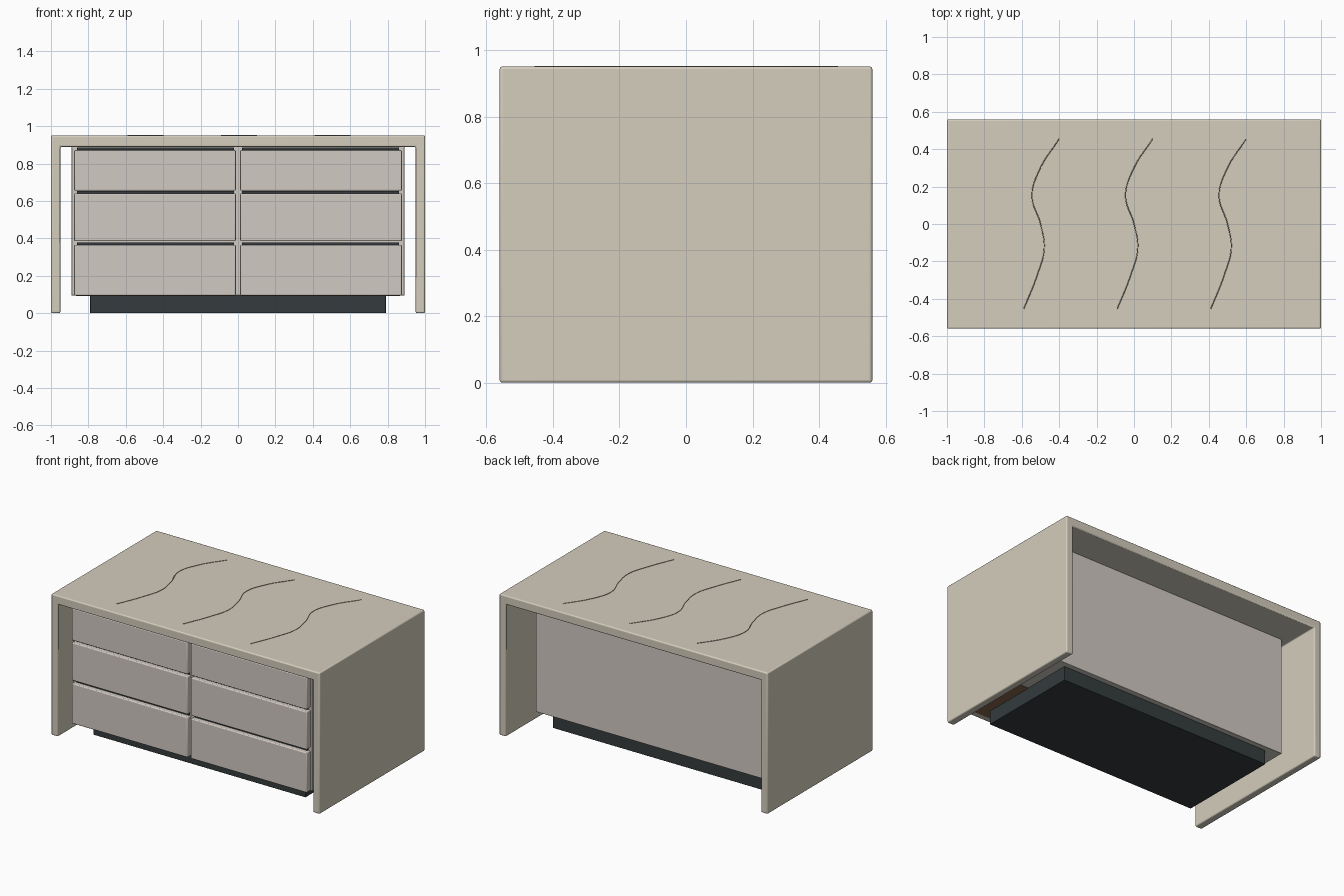
import bpy, bmesh

if "Cube" in bpy.data.objects:
    bpy.data.objects.remove(bpy.data.objects["Cube"])


def material(name, rgb):
    m = bpy.data.materials.new(name)
    m.diffuse_color = (*rgb, 1)
    m.use_nodes = True
    m.node_tree.nodes["Principled BSDF"].inputs["Base Color"].default_value = m.diffuse_color
    return m


STONE = material("cream_stone", (0.66, 0.61, 0.51))
LACQUER = material("greige_lacquer", (0.64, 0.59, 0.54))
DARK = material("charcoal", (0.035, 0.045, 0.048))
WOOD = material("drawer_wood", (0.25, 0.13, 0.07))
VEIN = material("stone_vein", (0.28, 0.25, 0.20))


def finish(ob, mat, bevel):
    ob.data.materials.append(mat)
    if bevel:
        mod = ob.modifiers.new("soft_edges", "BEVEL")
        mod.width = bevel
        mod.segments = 3
        bpy.ops.object.select_all(action="DESELECT")
        bpy.context.view_layer.objects.active = ob
        ob.select_set(True)
        bpy.ops.object.shade_smooth_by_angle()
    return ob


def box(name, x, y, z, mat, bevel=0.0):
    """Box from (min, max) ranges on each axis."""
    bpy.ops.mesh.primitive_cube_add(size=1)
    ob = bpy.context.object
    ob.name = name
    for v in ob.data.vertices:
        v.co = [r[0] + (c + 0.5) * (r[1] - r[0]) for c, r in zip(v.co, (x, y, z))]
    return finish(ob, mat, bevel)


def extrude_profile(name, pts, y0, y1, mat, bevel):
    """Closed XZ profile extruded along y."""
    bm = bmesh.new()
    face = bm.faces.new([bm.verts.new((x, y0, z)) for x, z in pts])
    ext = bmesh.ops.extrude_face_region(bm, geom=[face])["geom"]
    bmesh.ops.translate(bm, vec=(0, y1 - y0, 0),
                        verts=[g for g in ext if isinstance(g, bmesh.types.BMVert)])
    bmesh.ops.recalc_face_normals(bm, faces=bm.faces)
    me = bpy.data.meshes.new(name)
    bm.to_mesh(me)
    bm.free()
    ob = bpy.data.objects.new(name, me)
    bpy.context.collection.objects.link(ob)
    return finish(ob, mat, bevel)


# Waterfall shell: top and two side slabs in one profile
extrude_profile("waterfall_shell",
                [(-1, 0), (-1, 0.95), (1, 0.95), (1, 0), (0.95, 0),
                 (0.95, 0.89), (-0.95, 0.89), (-0.95, 0)],
                -0.56, 0.56, STONE, 0.008)

# Inner carcass and recessed plinth
box("carcass", (-0.89, 0.89), (-0.48, 0.325), (0.095, 0.89), LACQUER, 0.003)
box("plinth", (-0.79, 0.79), (-0.41, 0.29), (0, 0.098), DARK, 0.002)

# Drawer fronts, dark finger-pull channels and wooden drawer bottoms
ROWS = [("lower", 0.095, 0.365), ("middle", 0.385, 0.64), ("upper", 0.655, 0.872)]
for side, s in (("left", -1), ("right", 1)):
    def span(a, b):
        return tuple(sorted((s * a, s * b)))
    for row, z0, z1 in ROWS:
        box(f"{row}_{side}_drawer_front", span(0.012, 0.876), (-0.52, -0.478),
            (z0, z1), LACQUER, 0.006)
        box(f"{row}_{side}_pull_channel", span(0.022, 0.86), (-0.49, -0.47),
            (z1 - 0.01, z1 + 0.014), DARK)
    box(f"{side}_drawer_bottom", span(0.02, 0.867), (-0.478, -0.05),
        (0.092, 0.11), WOOD)

# Wavy veins inlaid in the top
PATH = [(-0.09, -0.455), (-0.02, -0.28), (0.02, -0.13), (0.0, 0.0),
        (-0.045, 0.15), (-0.005, 0.29), (0.1, 0.455)]
for i, dx in enumerate((-0.5, 0, 0.5)):
    cu = bpy.data.curves.new(f"top_vein_{i + 1}", "CURVE")
    cu.dimensions = "3D"
    cu.bevel_depth = 0.0025
    cu.bevel_resolution = 1
    sp = cu.splines.new("BEZIER")
    sp.bezier_points.add(len(PATH) - 1)
    for bp, (x, y) in zip(sp.bezier_points, PATH):
        bp.co = (x + dx, y, 0.95)
        bp.handle_left_type = bp.handle_right_type = "AUTO"
    cu.materials.append(VEIN)
    bpy.context.collection.objects.link(bpy.data.objects.new(cu.name, cu))
